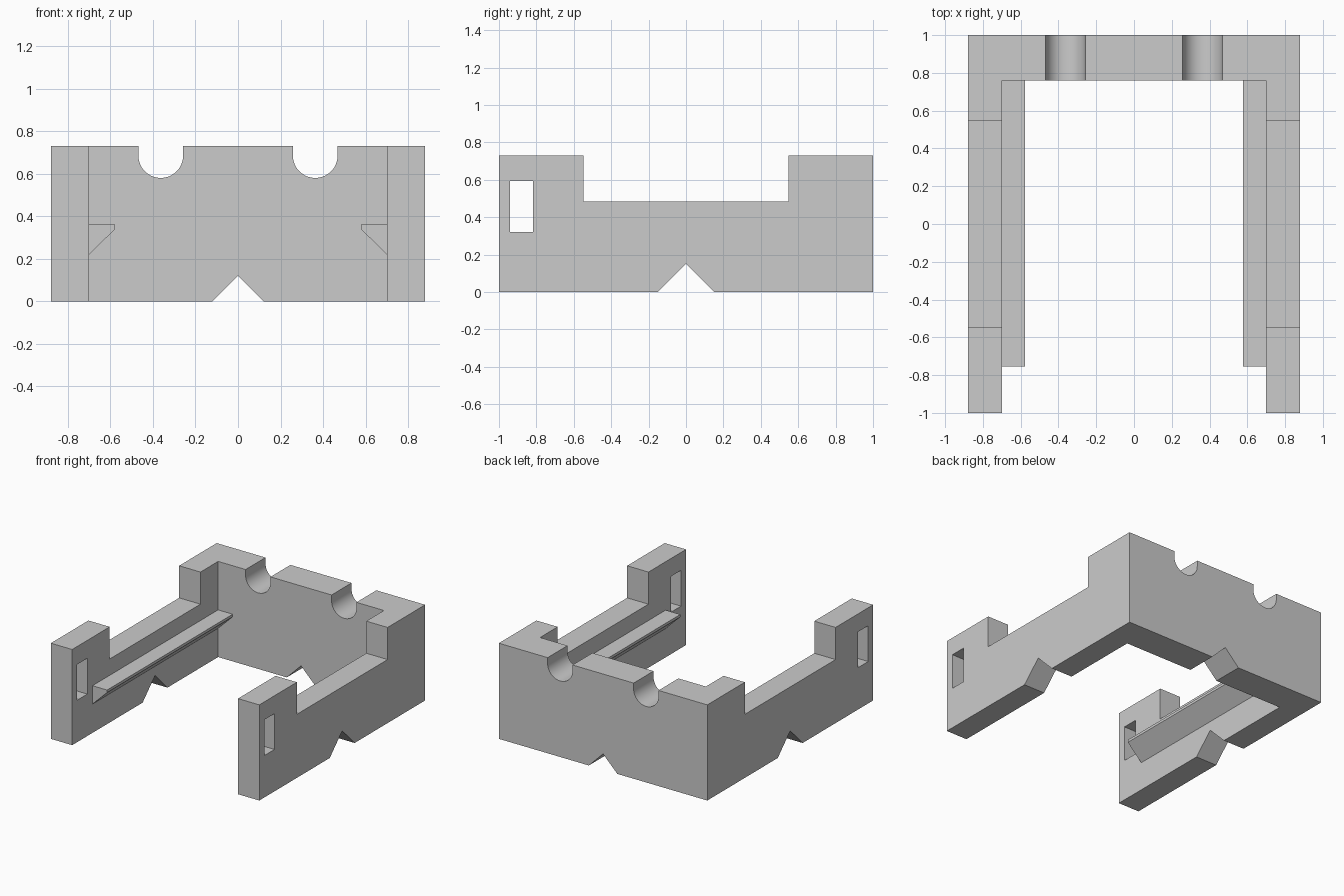
import bpy, bmesh, math
from mathutils import Vector

if "Cube" in bpy.data.objects:
    bpy.data.objects.remove(bpy.data.objects["Cube"])

grey = bpy.data.materials.new("plain grey")
grey.diffuse_color = (0.6, 0.6, 0.6, 1)
grey.use_nodes = True
grey.node_tree.nodes["Principled BSDF"].inputs["Base Color"].default_value = grey.diffuse_color


def prism(name, profile, axis, start, end):
    """Extrude a 2D profile along an axis (x: profile is y,z; y: x,z; z: x,y)."""
    place = {"x": lambda a, b: (start, a, b),
             "y": lambda a, b: (a, start, b),
             "z": lambda a, b: (a, b, start)}[axis]
    step = Vector([(end - start) * (axis == c) for c in "xyz"])
    bm = bmesh.new()
    face = bm.faces.new([bm.verts.new(place(a, b)) for a, b in profile])
    new = bmesh.ops.extrude_face_region(bm, geom=[face])["geom"]
    bmesh.ops.translate(bm, vec=step, verts=[v for v in new if isinstance(v, bmesh.types.BMVert)])
    bmesh.ops.recalc_face_normals(bm, faces=bm.faces)
    mesh = bpy.data.meshes.new(name)
    bm.to_mesh(mesh)
    bm.free()
    mesh.materials.append(grey)
    obj = bpy.data.objects.new(name, mesh)
    bpy.context.collection.objects.link(obj)
    return obj


def rect(a0, a1, b0, b1):
    return [(a0, b0), (a1, b0), (a1, b1), (a0, b1)]


def cut(target, cutter):
    mod = target.modifiers.new("cut", "BOOLEAN")
    mod.object, mod.operation, mod.solver = cutter, "DIFFERENCE", "EXACT"
    bpy.context.view_layer.objects.active = target
    bpy.ops.object.modifier_apply(modifier=mod.name)
    bpy.data.objects.remove(cutter)


def groove(cx, cz=0.685, r=0.105, n=32):
    arc = [(cx + r * math.cos(math.pi * (1 + i / n)), cz + r * math.sin(math.pi * (1 + i / n)))
           for i in range(n + 1)]
    return arc + [(cx + r, 1), (cx - r, 1)]


# U-shaped frame: two side walls and a back wall
W, IN, BACK = 0.88, 0.70, 0.76
frame = prism("frame", [(-W, -1), (-IN, -1), (-IN, BACK), (IN, BACK),
                        (IN, -1), (W, -1), (W, 1), (-W, 1)], "z", 0, 0.73)

# lowered middle, front windows and bottom notches of the side walls
cut(frame, prism("recess_cutter", rect(-0.547, 0.547, 0.485, 1), "x", -1.2, 1.2))
cut(frame, prism("window_cutter", rect(-0.94, -0.817, 0.32, 0.593), "x", -1.2, 1.2))
cut(frame, prism("side_notch_cutter", [(-0.2, -0.05), (0.2, -0.05), (0, 0.15)], "x", -1.2, 1.2))

# bottom notch and two round-bottomed grooves of the back wall
cut(frame, prism("back_notch_cutter", [(-0.17, -0.05), (0.17, -0.05), (0, 0.12)], "y", 0.6, 1.2))
for cx in (-0.363, 0.363):
    cut(frame, prism("groove_cutter", groove(cx), "y", 0.6, 1.2))

bpy.ops.object.select_all(action="DESELECT")
frame.select_set(True)
bpy.context.view_layer.objects.active = frame
bpy.ops.object.shade_smooth_by_angle(angle=math.radians(30))

# support rails with sloped undersides along the inner walls
for side, s in (("left", -1), ("right", 1)):
    prism(side + "_rail", [(s * IN, 0.22), (s * IN, 0.36), (s * 0.577, 0.36), (s * 0.577, 0.34)],
          "y", -0.755, BACK)
